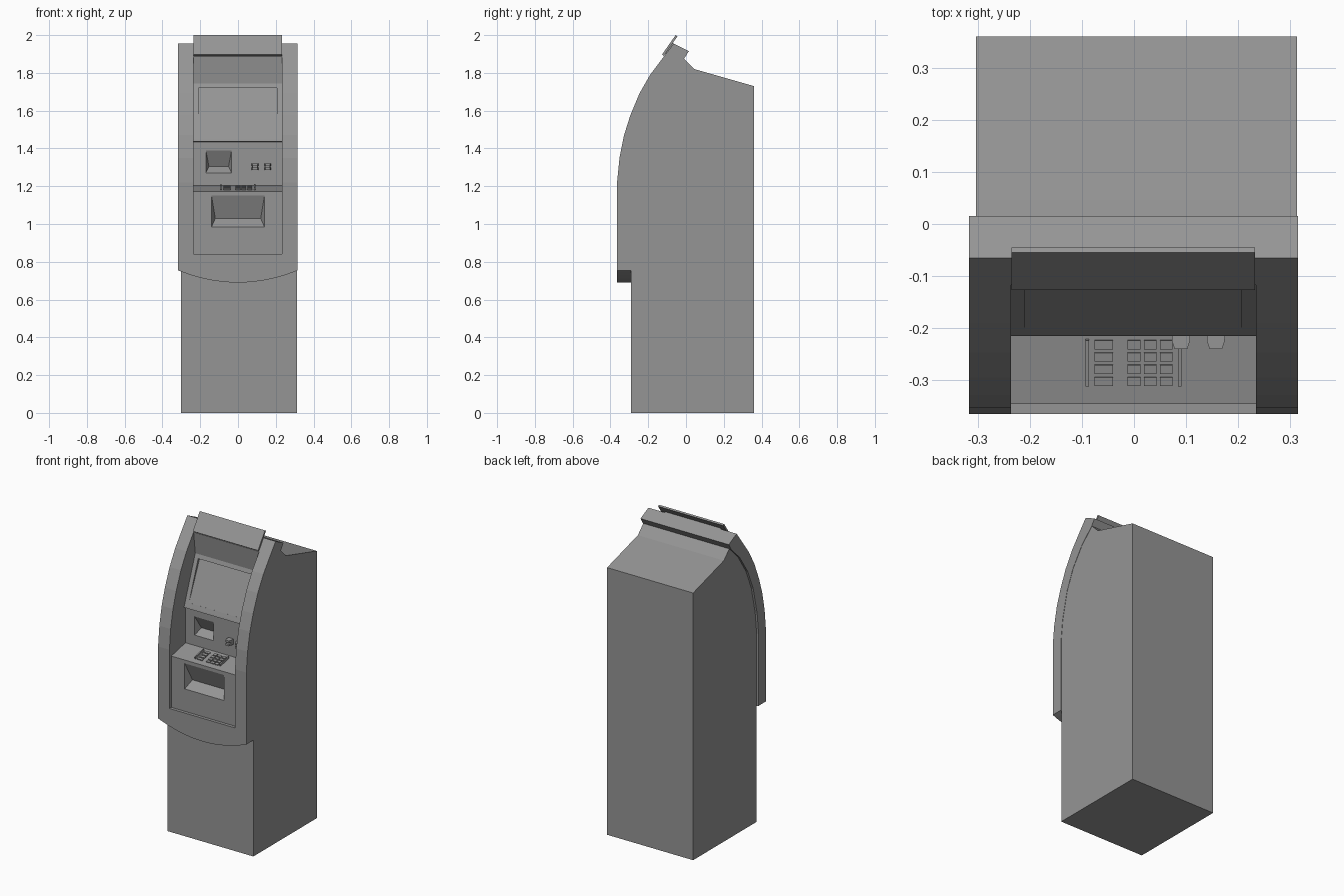
import bpy, bmesh, math
from mathutils import Vector, Matrix

cube = bpy.data.objects.get("Cube")
if cube:
    bpy.data.objects.remove(cube, do_unlink=True)

gray = bpy.data.materials.new("cabinet gray")
gray.use_nodes = True
color = (0.3, 0.3, 0.3, 1)
gray.diffuse_color = color
gray.node_tree.nodes["Principled BSDF"].inputs["Base Color"].default_value = color


def finish(name, bm):
    bmesh.ops.recalc_face_normals(bm, faces=bm.faces)
    mesh = bpy.data.meshes.new(name)
    bm.to_mesh(mesh)
    bm.free()
    mesh.materials.append(gray)
    ob = bpy.data.objects.new(name, mesh)
    bpy.context.collection.objects.link(ob)
    return ob


def extrude(name, points, start, end):
    """Extrude a flat outline, whose points are 3D, from start to end."""
    bm = bmesh.new()
    face = bm.faces.new([bm.verts.new(Vector(p) + start) for p in points])
    made = bmesh.ops.extrude_face_region(bm, geom=[face])["geom"]
    bmesh.ops.translate(bm, vec=end - start,
                        verts=[v for v in made if isinstance(v, bmesh.types.BMVert)])
    return finish(name, bm)


def side_prism(name, profile, x0, x1):
    return extrude(name, [(0, y, z) for y, z in profile],
                   Vector((x0, 0, 0)), Vector((x1, 0, 0)))


def hull(name, points):
    bm = bmesh.new()
    for p in points:
        bm.verts.new(p)
    bmesh.ops.convex_hull(bm, input=bm.verts)
    bmesh.ops.dissolve_limit(bm, angle_limit=0.01, verts=bm.verts, edges=bm.edges)
    return finish(name, bm)


def pocket(name, x, half, inset, y, depth, top, floor, bottom):
    """Wedge cutter whose back slopes inward from the top edge to the floor."""
    pts = []
    for s in (-1, 1):
        for yy in (y - 0.01, y):
            pts += [(x + s * half, yy, top), (x + s * half, yy, bottom)]
        pts.append((x + s * (half - inset), y + depth, floor))
    return hull(name, pts)


def cut(ob, cutter):
    mod = ob.modifiers.new("cut", 'BOOLEAN')
    mod.operation = 'DIFFERENCE'
    mod.solver = 'EXACT'
    mod.object = cutter
    graph = bpy.context.evaluated_depsgraph_get()
    mesh = bpy.data.meshes.new_from_object(ob.evaluated_get(graph))
    ob.modifiers.clear()
    ob.data = mesh


# Cabinet and the curved front shell wrapped around it
outer = [(-.365, .6), (-.365, 1.22), (-.352, 1.35), (-.328, 1.47), (-.295, 1.575),
         (-.247, 1.69), (-.19, 1.79), (-.115, 1.89), (-.065, 1.955)]
inner = [(-.01, 1.875), (-.1, 1.785), (-.18, 1.665), (-.235, 1.535),
         (-.275, 1.36), (-.29, 1.22)]
cabinet = side_prism("cabinet", inner + [(-.29, 0), (.36, 0), (.36, 1.73), (.045, 1.82)],
                     -.303, .313)
shell = side_prism("front_shell", outer + [(.015, 1.915)] + inner + [(-.29, .6)],
                   -.317, .315)

# Curved lower edge of the shell
arc = []
for i in range(17):
    t = i / 8 - 1
    arc.append((t * .33, 0, .69 + .07 * t * t))
arc_cutter = extrude("arc_cutter", [(-.33, 0, .5)] + arc + [(.33, 0, .5)],
                     Vector((0, -.5, 0)), Vector((0, 0, 0)))
cut(shell, arc_cutter)

# Recess with lower panel, shelf, middle panel and sloped screen panel
recess = side_prism("recess_cutter",
                    [(-.5, .84), (-.345, .84), (-.345, 1.172), (-.2, 1.203), (-.2, 1.435),
                     (-.215, 1.437), (-.212, 1.447), (-.1, 1.745), (-.117, 1.888),
                     (-.5, 1.888)], -.236, .234)

# Pockets for cash and receipts, and the sunken screen
cash = pocket("cash_cutter", 0, .14, .02, -.345, .05, 1.15, 1.03, .985)
receipt = pocket("receipt_cutter", -.102, .068, .016, -.2, .045, 1.39, 1.305, 1.27)
screen = hull("screen_cutter", [(x, y, z) for x in (-.209, .206) for y, z in
                                ((-.203, 1.47), (-.122, 1.72), (-.092, 1.72),
                                 (-.17, 1.72), (-.25, 1.47))])
cutters = [recess, cash, receipt, screen]
for part in (shell, cabinet):
    for cutter in cutters:
        cut(part, cutter)
for cutter in cutters + [arc_cutter]:
    bpy.data.objects.remove(cutter, do_unlink=True)

# Tilted header sign plate
side_prism("header_sign", [(-.127, 1.897), (-.117, 1.89), (-.045, 1.994), (-.055, 2.0)],
           -.235, .232)
# Bracket holding the sign against the shell
side_prism("sign_bracket", [(-.112, 1.9), (-.1, 1.895), (-.06, 1.95), (-.072, 1.96)],
           -.2, .2)

# Keypad laid on the sloped shelf
slope = math.atan2(.031, .145)


def shelf_block(name, x, y, width, length, height):
    z = 1.172 + (y + .345) * math.tan(slope)
    bm = bmesh.new()
    bmesh.ops.create_cube(bm, size=1)
    bm.transform(Matrix.Translation((x, y, z)) @ Matrix.Rotation(slope, 4, 'X')
                 @ Matrix.Diagonal((width, length, height * 2, 1)))
    return finish(name, bm)


for row in range(4):
    y = -.231 - row * .0235
    shelf_block("function_key", -.058, y, .036, .017, .006)
    for col in range(3):
        shelf_block("number_key", .0 + col * .031, y, .024, .017, .006)
for x in (-.09, .088):
    shelf_block("keypad_rail", x, -.265, .007, .09, .014)

# Card reader mouths: a tapered upper and lower jaw with a slot between
for x in (.09, .157):
    for low, high in ((1.285, 1.298), (1.307, 1.32)):
        hull("reader_jaw", [(x + s * w, y, z) for s in (-1, 1) for z in (low, high)
                            for w, y in ((.018, -.199), (.017, -.225), (.012, -.24))])
    for s in (-1, 1):
        hull("reader_cheek", [(x + s * w, y, z) for w in (.011, .017)
                              for y in (-.199, -.222) for z in (1.29, 1.315)])
